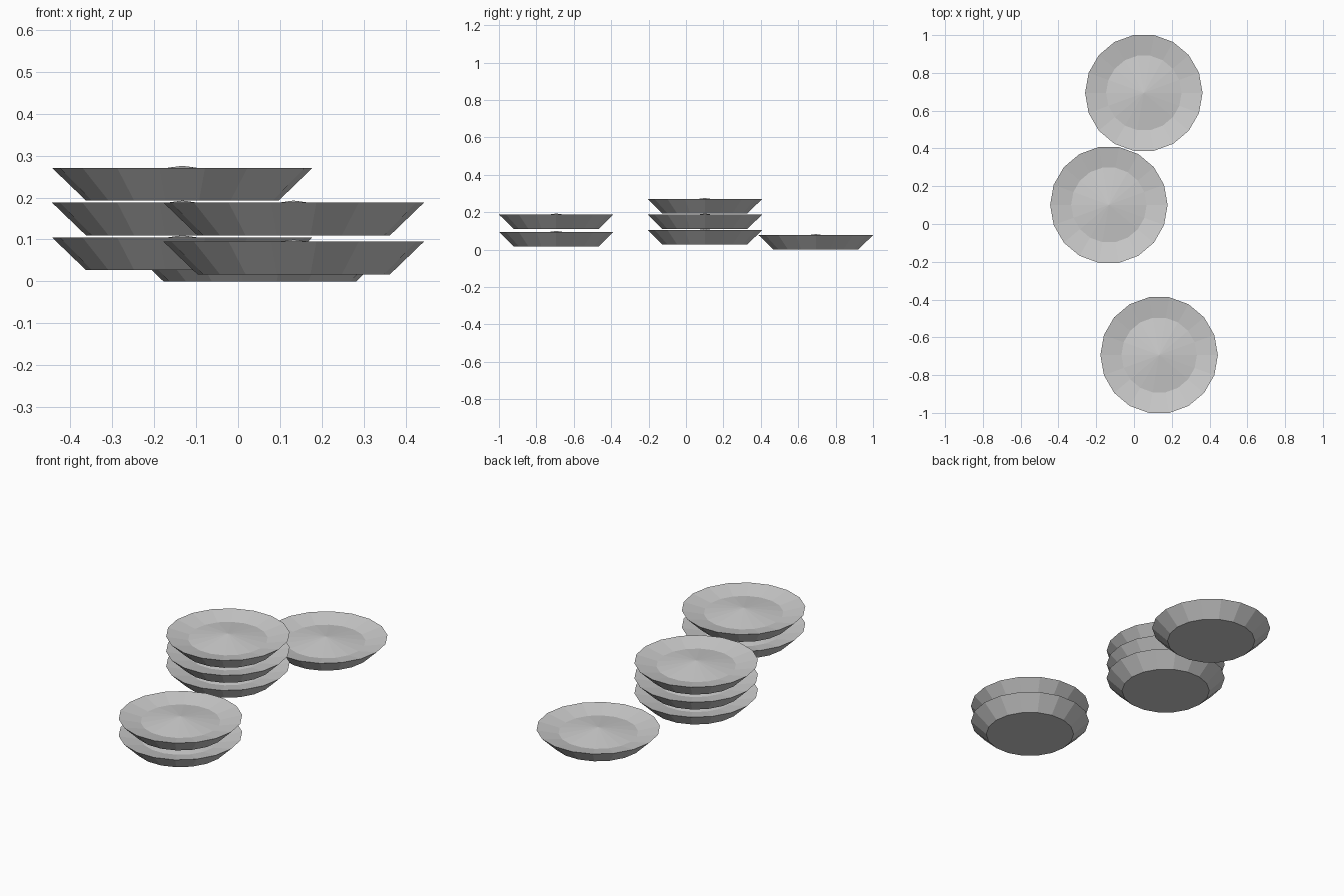
import bpy
import bmesh
from math import cos, sin, tau

cube = bpy.data.objects.get("Cube")
if cube:
    bpy.data.objects.remove(cube)

SIDES = 18

# Plain grey glaze
grey = bpy.data.materials.new("grey_ceramic")
grey.use_nodes = True
colour = (0.6, 0.6, 0.6, 1)
grey.diffuse_color = colour
grey.node_tree.nodes["Principled BSDF"].inputs["Base Color"].default_value = colour


def plate_mesh():
    """Flat base, flared wall, sloping rim and a slightly raised centre."""
    bm = bmesh.new()
    profile = [(0.23, 0), (0.311, 0.078), (0.2, 0.055)]
    rings = [[bm.verts.new((r * cos(tau * i / SIDES), r * sin(tau * i / SIDES), z))
              for i in range(SIDES)] for r, z in profile]
    bm.faces.new(rings[0][::-1])
    peak = bm.verts.new((0, 0, 0.083))
    for i in range(SIDES):
        j = (i + 1) % SIDES
        for low, high in zip(rings, rings[1:]):
            bm.faces.new((low[i], low[j], high[j], high[i]))
        bm.faces.new((rings[-1][i], rings[-1][j], peak))
    mesh = bpy.data.meshes.new("plate")
    bm.to_mesh(mesh)
    bm.free()
    mesh.materials.append(grey)
    return mesh


mesh = plate_mesh()

# Stacks: name, centre, base heights
stacks = [
    ("back_plate", (0.052, 0.694), [0]),
    ("middle_plate", (-0.133, 0.101), [0.027, 0.11, 0.193]),
    ("front_plate", (0.133, -0.694), [0.017, 0.11]),
]
for name, (x, y), heights in stacks:
    for n, z in enumerate(heights, 1):
        plate = bpy.data.objects.new(f"{name}_{n}", mesh)
        plate.location = (x, y, z)
        bpy.context.collection.objects.link(plate)
